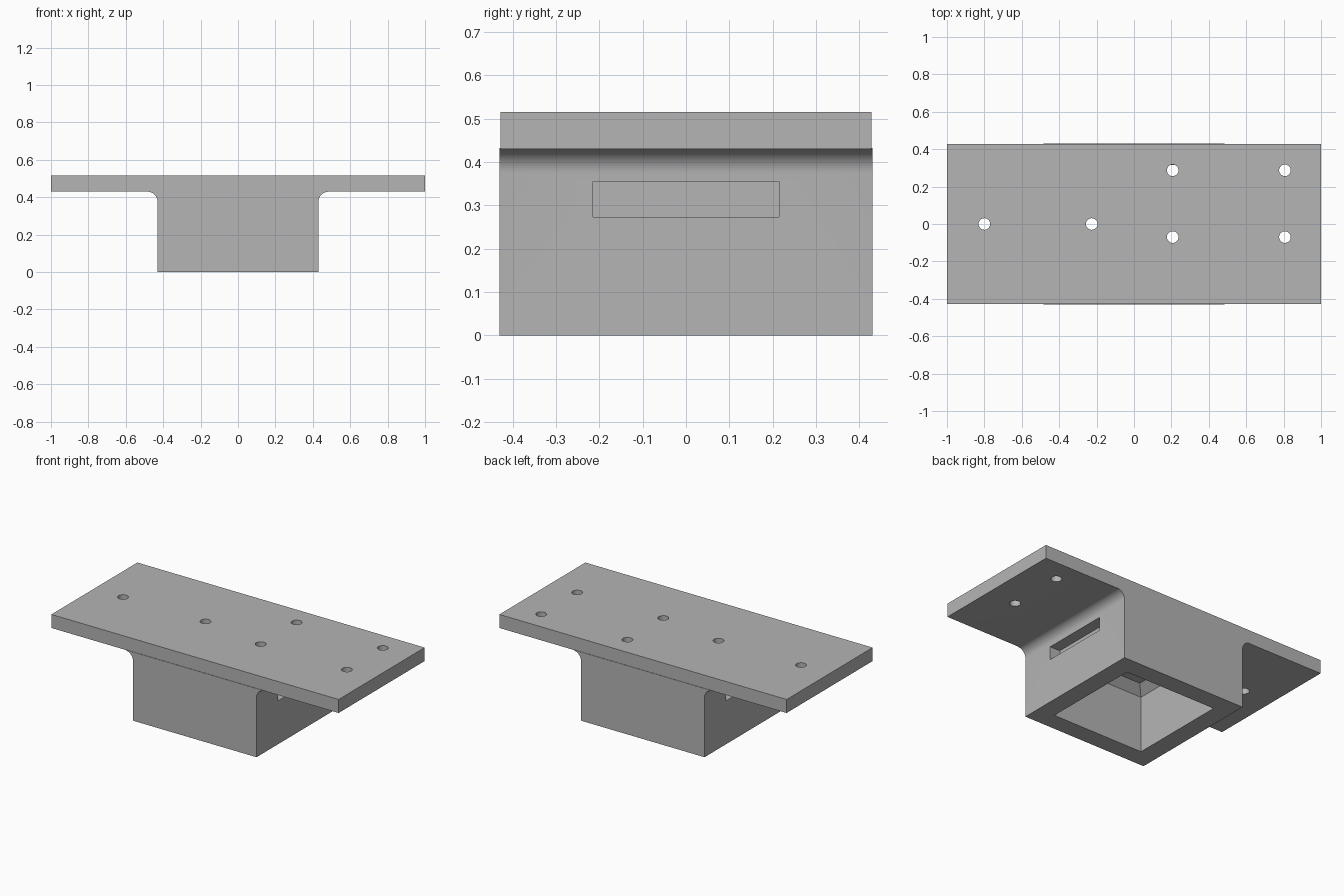
import bpy, bmesh, math
from mathutils import Matrix

cube = bpy.data.objects.get("Cube")
if cube:
    bpy.data.objects.remove(cube, do_unlink=True)

# Main dimensions
HALF = 0.43           # block half width
PLATE_Y = 0.4275      # plate half depth
UNDER, TOP = 0.43, 0.515
FILLET = 0.055
INNER, CHAMFER, CEILING = 0.315, 0.05, 0.40
POCKET_DEPTH = 0.07

grey = bpy.data.materials.new("plain_grey")
grey.use_nodes = True
colour = (0.46, 0.46, 0.46, 1)
grey.diffuse_color = colour
grey.node_tree.nodes["Principled BSDF"].inputs["Base Color"].default_value = colour


def make_object(name, bm):
    bmesh.ops.recalc_face_normals(bm, faces=bm.faces)
    mesh = bpy.data.meshes.new(name)
    bm.to_mesh(mesh)
    bm.free()
    mesh.materials.append(grey)
    obj = bpy.data.objects.new(name, mesh)
    bpy.context.collection.objects.link(obj)
    return obj


def add_box(bm, x, y, z):
    """Box between the given (low, high) ranges."""
    size = Matrix.Diagonal((x[1] - x[0], y[1] - y[0], z[1] - z[0], 1))
    centre = Matrix.Translation([sum(r) / 2 for r in (x, y, z)])
    bmesh.ops.create_cube(bm, size=1, matrix=centre @ size)


def combine(target, tool, operation):
    """Apply a boolean and discard the helper."""
    mod = target.modifiers.new(tool.name, "BOOLEAN")
    mod.operation, mod.solver, mod.object = operation, "EXACT", tool
    bpy.context.view_layer.objects.active = target
    bpy.ops.object.modifier_apply(modifier=mod.name)
    bpy.data.objects.remove(tool, do_unlink=True)


# Top plate
bm = bmesh.new()
add_box(bm, (-1, 1), (-PLATE_Y, PLATE_Y), (UNDER, TOP))
bracket = make_object("mounting_bracket", bm)

# Block below, with fillets running up into the plate
side = [(HALF, 0)]
for i in range(13):
    a = math.pi / 2 * i / 12
    side.append((HALF + FILLET * (1 - math.cos(a)), UNDER - FILLET * (1 - math.sin(a))))
side.append((HALF + FILLET, UNDER + 0.002))
profile = side + [(-x, z) for x, z in reversed(side)]
bm = bmesh.new()
face = bm.faces.new([bm.verts.new((x, -HALF, z)) for x, z in profile])
swept = bmesh.ops.extrude_face_region(bm, geom=[face])["geom"]
bmesh.ops.translate(bm, vec=(0, 2 * HALF, 0),
                    verts=[v for v in swept if isinstance(v, bmesh.types.BMVert)])
combine(bracket, make_object("block", bm), "UNION")

# Cavity open at the bottom, with a chamfered ceiling
bm = bmesh.new()
levels = [(INNER, -0.1), (INNER, CEILING - CHAMFER), (INNER - CHAMFER, CEILING)]
rings = [[bm.verts.new((sx * h, sy * h, z)) for sx, sy in ((-1, -1), (1, -1), (1, 1), (-1, 1))]
         for h, z in levels]
for low, high in zip(rings, rings[1:]):
    for i in range(4):
        j = (i + 1) % 4
        bm.faces.new((low[i], low[j], high[j], high[i]))
bm.faces.new(rings[0])
bm.faces.new(rings[-1])
combine(bracket, make_object("cavity", bm), "DIFFERENCE")

# Shallow slot pockets on both sides
bm = bmesh.new()
for s in (-1, 1):
    add_box(bm, sorted((s * (HALF - POCKET_DEPTH), s * (HALF + 0.03))), (-0.215, 0.215), (0.273, 0.355))
combine(bracket, make_object("slot_pockets", bm), "DIFFERENCE")

# Screw holes through the plate
bm = bmesh.new()
for x, y in ((-0.8, 0), (-0.226, 0), (0.207, 0.287), (0.807, 0.287), (0.207, -0.07), (0.807, -0.07)):
    bmesh.ops.create_cone(bm, cap_ends=True, segments=32, radius1=0.031, radius2=0.031,
                          depth=0.5, matrix=Matrix.Translation((x, y, TOP - 0.15)))
combine(bracket, make_object("screw_holes", bm), "DIFFERENCE")

bpy.ops.object.select_all(action="DESELECT")
bracket.select_set(True)
bpy.context.view_layer.objects.active = bracket
bpy.ops.object.shade_smooth_by_angle(angle=math.radians(30))
